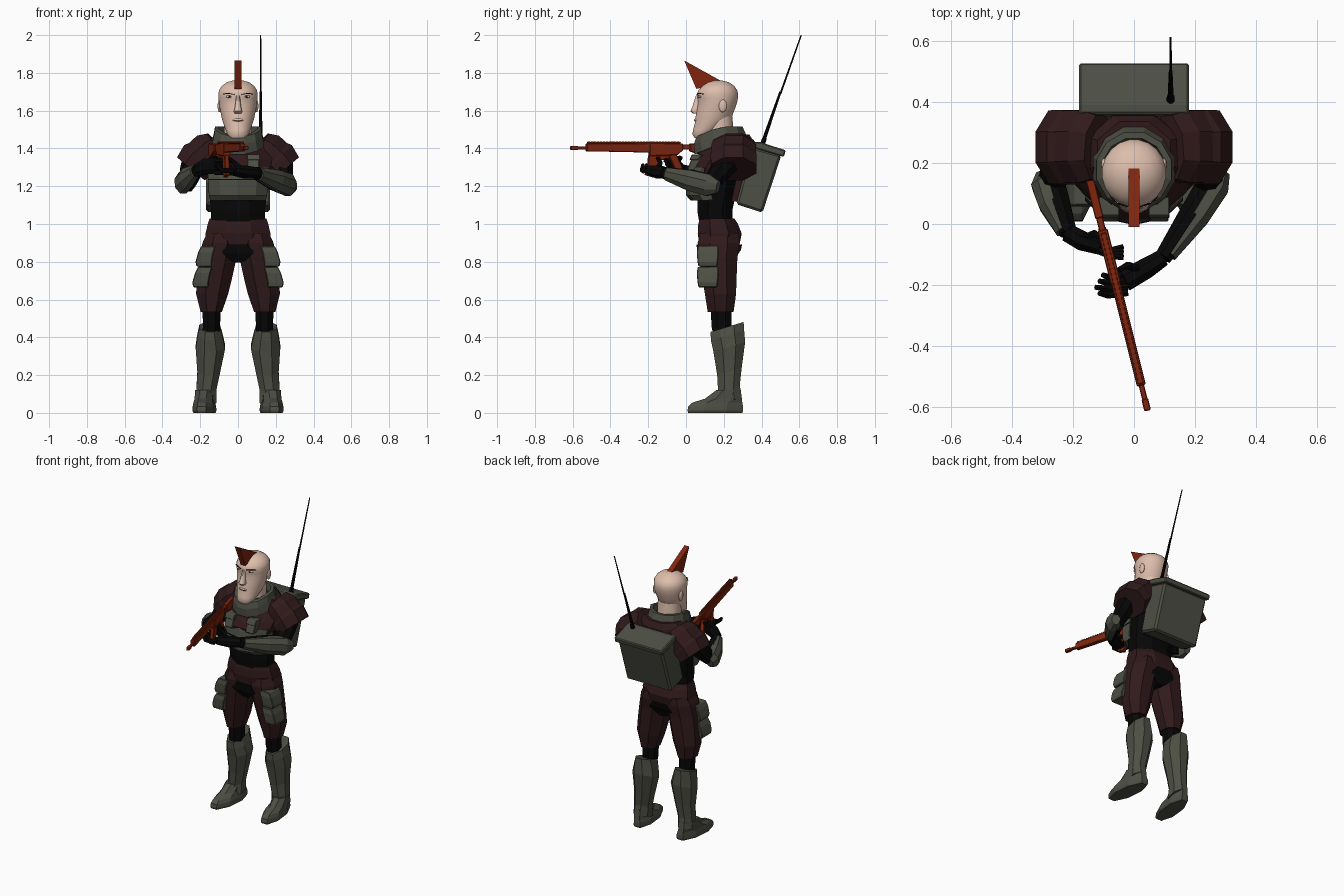
import bpy, bmesh, math
from mathutils import Vector, Matrix


def mat(name, r, g, b):
    m = bpy.data.materials.new(name)
    m.diffuse_color = (r, g, b, 1)
    return m


SKIN = mat("skin", 0.72, 0.51, 0.41)
MAROON = mat("dark maroon", 0.030, 0.010, 0.011)
OLIVE = mat("olive grey", 0.074, 0.077, 0.057)
BLACK = mat("black", 0.002, 0.002, 0.002)
RED = mat("rust red", 0.215, 0.018, 0.004)
WHITE = mat("eye white", 0.75, 0.72, 0.68)


def finish(name, bm, m, mirror=False, smooth=False, bevel=0):
    bmesh.ops.recalc_face_normals(bm, faces=bm.faces)
    me = bpy.data.meshes.new(name)
    bm.to_mesh(me)
    bm.free()
    me.materials.append(m)
    ob = bpy.data.objects.new(name, me)
    bpy.context.collection.objects.link(ob)
    if bevel:
        b = ob.modifiers.new("bevel", 'BEVEL')
        b.width, b.segments = bevel, 1
    if mirror:
        mm = ob.modifiers.new("mirror", 'MIRROR')
        mm.use_mirror_merge = False
    if smooth:
        bpy.ops.object.select_all(action='DESELECT')
        ob.select_set(True)
        bpy.context.view_layer.objects.active = ob
        bpy.ops.object.shade_smooth_by_angle(angle=math.radians(50))
    return ob


def skin_rings(bm, rings):
    vs = [[bm.verts.new(p) for p in r] for r in rings]
    n = len(vs[0])
    for a, b in zip(vs, vs[1:]):
        for i in range(n):
            bm.faces.new((a[i], a[(i + 1) % n], b[(i + 1) % n], b[i]))
    bm.faces.new(vs[0][::-1])
    bm.faces.new(vs[-1])


def unit(n):
    k = 1 / math.cos(math.pi / n)
    return [(k * math.cos((i + .5) * 2 * math.pi / n), k * math.sin((i + .5) * 2 * math.pi / n)) for i in range(n)]


def loft(name, rings, m, n=8, tilt=0, dip=0, shear=0, **kw):
    """Stack of rings (z, x0, x1, y0, y1); tilt leans them, dip lowers only the front."""
    bm, out = bmesh.new(), []
    for z, x0, x1, y0, y1 in rings:
        h = (y1 - y0) / 2
        out.append([((x0 + x1) / 2 + c * (x1 - x0) / 2 - shear * s * h, (y0 + y1) / 2 + s * h,
                     z + tilt * s * h + dip * min(s, 0) * h) for c, s in unit(n)])
    skin_rings(bm, out)
    return finish(name, bm, m, **kw)


def body(name, rings, m, **kw):
    return loft(name, [(z, -w, w, a, b) for z, w, a, b in rings], m, **kw)


def limb(name, pts, m, n=8, **kw):
    """Tube through (x, y, z, side radius, up radius)."""
    bm, out = bmesh.new(), []
    P = [Vector(p[:3]) for p in pts]
    for i, p in enumerate(pts):
        d = (P[min(i + 1, len(P) - 1)] - P[max(i - 1, 0)]).normalized()
        ref = Vector((0, 1, 0)) if abs(d.z) > .9 else Vector((0, 0, 1))
        s = d.cross(ref).normalized()
        u = s.cross(d)
        out.append([P[i] + s * c * p[3] + u * t * p[4] for c, t in unit(n)])
    skin_rings(bm, out)
    return finish(name, bm, m, **kw)


def prism(name, prof, x0, x1, m, turn=None, **kw):
    """Side profile (y, z) pushed from x0 to x1."""
    bm = bmesh.new()
    skin_rings(bm, [[(x, y, z) for y, z in prof] for x in (x0, x1)])
    if turn:
        bm.transform(turn)
    return finish(name, bm, m, **kw)


def rect(y0, y1, z0, z1):
    return [(y0, z0), (y1, z0), (y1, z1), (y0, z1)]


def ball(name, c, r, m, **kw):
    bm = bmesh.new()
    bmesh.ops.create_uvsphere(bm, u_segments=12, v_segments=8, radius=1,
                              matrix=Matrix.Translation(c) @ Matrix.Diagonal((*r, 1)))
    return finish(name, bm, m, smooth=True, **kw)


# Head, face and hair
body("head", [(1.455, .040, .045, .09), (1.475, .056, .034, .13), (1.50, .066, .038, .18), (1.53, .077, .046, .215),
              (1.56, .086, .05, .24), (1.60, .094, .056, .255), (1.635, .100, .064, .268), (1.665, .103, .062, .275),
              (1.69, .104, .057, .276), (1.71, .099, .068, .27), (1.73, .086, .085, .256), (1.75, .06, .115, .228),
              (1.76, .025, .15, .19)], SKIN, n=20, smooth=True)
body("neck", [(1.40, .075, .11, .26), (1.57, .075, .11, .245)], SKIN, n=16, smooth=True)
body("nose", [(1.585, .018, .035, .08), (1.597, .023, .023, .08), (1.62, .016, .033, .08), (1.68, .010, .052, .09)],
     SKIN, smooth=True)
ball("lips", (0, .056, 1.55), (.030, .013, .010), SKIN)
prism("mouth_line", rect(.0425, .05, 1.549, 1.551), -.020, .020, BLACK)
ball("ear", (.098, .195, 1.625), (.010, .022, .034), SKIN, mirror=True)
ball("eye", (.047, .073, 1.675), (.017, .010, .007), WHITE, mirror=True)
ball("pupil", (.045, .0655, 1.675), (.006, .004, .006), BLACK, mirror=True)
limb("eyebrow", [(.020, .057, 1.686, .002, .002), (.055, .068, 1.692, .002, .002), (.078, .090, 1.688, .002, .002)],
     BLACK, n=4, mirror=True)
prism("mohawk", [(-.01, 1.866), (.055, 1.715), (.12, 1.73), (.19, 1.755)], -.018, .018, RED)

# Torso
body("undersuit", [(.98, .14, .075, .25), (1.07, .143, .06, .245), (1.14, .15, .06, .26), (1.32, .16, .08, .30)], BLACK)
body("vest", [(1.125, .148, .030, .20), (1.15, .154, .006, .20), (1.23, .158, .004, .22), (1.30, .16, .02, .22)],
     OLIVE, n=10)
body("vest_seam", [(1.232, .160, .002, .22), (1.238, .160, .002, .22)], BLACK, n=10)
body("chest_armour", [(1.265, .163, .025, .28), (1.30, .172, .014, .32), (1.34, .18, .040, .345), (1.39, .18, .085, .355),
                      (1.44, .155, .105, .355), (1.475, .12, .13, .335)], MAROON)
prism("back_plate", [(.24, 1.12), (.275, 1.12), (.365, 1.36), (.30, 1.40)], -.13, .13, MAROON)
body("collar", [(1.43, .14, .045, .335), (1.48, .128, .042, .315), (1.515, .122, .055, .300), (1.515, .102, .08, .28),
                (1.47, .09, .10, .27)], OLIVE, dip=.42, n=12)
prism("chest_pouch", [(.006, 1.285), (.06, 1.285), (.09, 1.362), (.035, 1.362)], .05, .113, OLIVE, bevel=.004, mirror=True)
prism("pouch_flap", [(.018, 1.338), (.06, 1.338), (.09, 1.367), (.030, 1.367)], .047, .116, OLIVE, bevel=.003, mirror=True)

# Shoulder armour in two overlapping plates
limb("shoulder_plate", [(.115, .250, 1.425, .105, .07), (.15, .253, 1.395, .118, .098), (.215, .253, 1.335, .118, .098)],
     MAROON, mirror=True)
limb("shoulder_rim", [(.175, .252, 1.365, .108, .094), (.210, .252, 1.340, .122, .108), (.250, .252, 1.292, .120, .095)],
     MAROON, mirror=True)

# Arms: black sleeve with olive forearm guard
for side, elbow, wrist in (("right", (-.270, .135, 1.22), (-.215, -.03, 1.285)),
                           ("left", (.245, .125, 1.21), (.095, -.11, 1.27))):
    e, w, k = Vector(elbow), Vector(wrist), math.copysign(1, elbow[0])
    s = Vector((k * .225, .25, 1.36))
    limb(side + "_upper_arm", [(*s, .06, .06), (*s.lerp(e, .5), .055, .055), (*e, .042, .042)], BLACK)
    limb(side + "_sleeve", [(*e, .043, .052), (*e.lerp(w, .4), .038, .052), (*w, .028, .032)], BLACK)
    o = Vector((k * .024, -.004, -.004))
    limb(side + "_forearm_guard", [(*(e + o * .6 + (e - w) * .2), .025, .032), (*(e + o), .042, .058),
                                   (*(e.lerp(w, .4) + o), .040, .055), (*(e.lerp(w, .95) + o * .5), .026, .034)], OLIVE)

# Gloves
limb("right_palm", [(-.215, -.03, 1.285, .03, .032), (-.17, -.055, 1.305, .032, .042), (-.11, -.075, 1.31, .026, .042)], BLACK)
limb("left_palm", [(.095, -.11, 1.27, .028, .03), (.04, -.145, 1.275, .034, .034), (-.03, -.185, 1.285, .036, .026)], BLACK)
for i in range(4):
    z, t = 1.338 - .022 * i, .012 * i
    limb("right_finger", [(-.125, -.085, z, .011, .011), (-.075, -.105 + t * .5, z, .011, .011),
                          (-.035, -.11 + t, z - .006, .008, .008)], BLACK, n=6)
    y = -.165 - .02 * i
    limb("left_finger", [(-.02, y, 1.28, .011, .012), (-.085, y - .008, 1.285, .011, .011),
                         (-.125 + .012 * abs(i - 2), y - .002, 1.315, .008, .008)], BLACK, n=6)
limb("right_thumb", [(-.17, -.05, 1.325, .013, .013), (-.13, -.03, 1.35, .011, .011), (-.09, -.06, 1.35, .008, .008)], BLACK, n=6)
limb("left_thumb", [(.02, -.15, 1.29, .013, .013), (-.02, -.135, 1.325, .011, .011), (-.05, -.15, 1.35, .008, .008)], BLACK, n=6)

# Rifle, built along y and then turned into the hands
aim = Matrix.Translation((-.108, 0, 0)) @ Matrix.Rotation(.245, 4, 'Z')
for part, prof, w in (
        ("handguard", [(-.545, 1.385), (-.19, 1.378), (-.19, 1.428), (-.545, 1.426)], .015),
        ("receiver", [(-.20, 1.36), (-.05, 1.365), (-.02, 1.39), (-.02, 1.425), (-.20, 1.43)], .017),
        ("magazine", [(-.205, 1.365), (-.145, 1.365), (-.155, 1.29), (-.175, 1.245), (-.225, 1.26), (-.21, 1.31)], .012),
        ("grip", [(-.10, 1.37), (-.055, 1.37), (-.01, 1.275), (-.05, 1.265)], .013),
        ("trigger_guard", [(-.145, 1.362), (-.145, 1.34), (-.09, 1.335), (-.09, 1.362)], .005),
        ("stock_tube", rect(-.03, .08, 1.395, 1.42), .011),
        ("stock", [(.02, 1.425), (.155, 1.425), (.155, 1.315), (.135, 1.315), (.10, 1.36), (.02, 1.385)], .014),
        ("rail", rect(-.54, -.03, 1.425, 1.434), .009),
        ("muzzle", rect(-.63, -.59, 1.392, 1.414), .011),
        ("barrel", rect(-.62, -.54, 1.395, 1.411), .009)):
    prism("rifle_" + part, prof, -w, w, RED, turn=aim, bevel=.003)
for i in range(30):
    y = -.535 + i * .0168
    prism("rifle_rail_tooth", rect(y, y + .010, 1.432, 1.438), -.009, .009, RED, turn=aim)

# Trousers and crotch panel
body("hips", [(.84, .10, .08, .26), (.90, .168, .07, .285), (.95, .172, .062, .295), (1.0, .160, .065, .275),
              (1.03, .150, .075, .255)], MAROON)
loft("thigh", [(.535, .085, .198, .115, .252), (.63, .052, .222, .10, .265), (.72, .03, .216, .085, .268),
               (.82, .008, .205, .07, .272), (.90, .004, .188, .062, .285), (.95, .02, .165, .075, .28)],
     MAROON, mirror=True)
body("crotch_panel", [(.795, .022, .085, .255), (.845, .084, .060, .278), (.86, .080, .058, .290), (.892, .050, .056, .297)],
     BLACK, n=4)

# Thigh pouches, leaning with the leg
for z, x in ((.775, .165), (.665, .182)):
    loft("thigh_pouch", [(z, x - .025, x + .055, .066, .165), (z + .025, x - .025, x + .060, .061, .168),
                         (z + .075, x - .035, x + .046, .057, .172), (z + .108, x - .045, x + .030, .062, .170)],
         OLIVE, n=4, bevel=.004, mirror=True)

# Knees and boots
loft("knee", [(.38, .10, .195, .15, .26), (.46, .095, .185, .135, .24), (.58, .09, .19, .13, .24)], BLACK, mirror=True)
loft("boot_shaft", [(.06, .115, .222, .155, .295), (.13, .114, .220, .17, .285), (.22, .095, .215, .165, .295),
                    (.35, .068, .224, .145, .313), (.41, .082, .215, .132, .308), (.455, .095, .205, .13, .305)],
     OLIVE, tilt=.30, mirror=True)
loft("boot_foot", [(0, .125, .230, .012, .298), (.012, .120, .236, .008, .302), (.035, .122, .234, .012, .302),
                   (.055, .128, .230, .035, .298), (.075, .132, .226, .10, .296), (.12, .128, .224, .16, .290)],
     OLIVE, shear=.10, mirror=True)

# Backpack with lid and aerial
prism("backpack", [(.345, 1.41), (.505, 1.365), (.405, 1.06), (.265, 1.105)], -.17, .17, OLIVE, bevel=.012)
prism("backpack_lid", [(.36, 1.435), (.39, 1.435), (.528, 1.39), (.518, 1.355), (.35, 1.405)], -.18, .18, OLIVE, bevel=.006)
prism("pack_mount", rect(.29, .36, 1.20, 1.38), -.10, .10, OLIVE)
limb("aerial_base", [(.12, .398, 1.40, .014, .014), (.12, .416, 1.455, .012, .012)], BLACK)
limb("aerial_lower", [(.12, .41, 1.44, .010, .010), (.12, .50, 1.70, .006, .006)], BLACK)
limb("aerial_tip", [(.12, .50, 1.69, .0045, .0045), (.12, .61, 2.0, .003, .003)], BLACK, n=6)
